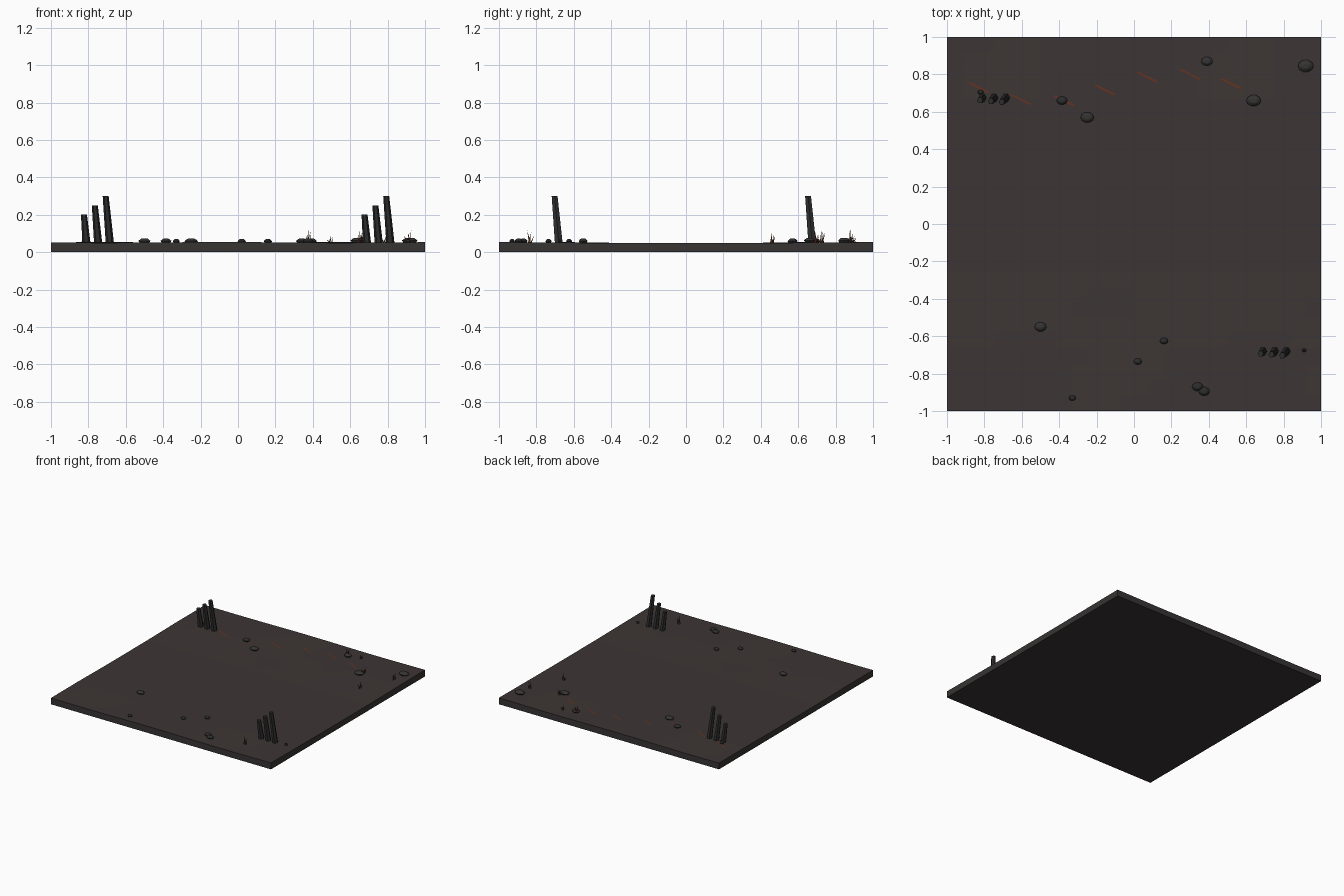
import bpy, bmesh, math
from mathutils import Vector

if "Cube" in bpy.data.objects:
    bpy.data.objects.remove(bpy.data.objects["Cube"])


def mat(name, c):
    m = bpy.data.materials.new(name)
    m.diffuse_color = (*c, 1)
    m.use_nodes = True
    m.node_tree.nodes["Principled BSDF"].inputs["Base Color"].default_value = m.diffuse_color
    return m


SOIL = mat("brown grey ash", (0.046, 0.036, 0.035))
BASE = mat("dark slab grey", (0.038, 0.034, 0.033))
BASALT = mat("basalt grey", (0.026, 0.026, 0.026))
ROCK = mat("warm rock grey", (0.036, 0.034, 0.033))
RUST = mat("rust red", (0.13, 0.032, 0.014))
DRY = mat("dry brown", (0.12, 0.055, 0.03))


def finish(bm, name, mats):
    bmesh.ops.recalc_face_normals(bm, faces=bm.faces)
    me = bpy.data.meshes.new(name)
    bm.to_mesh(me)
    bm.free()
    for m in mats:
        me.materials.append(m)
    ob = bpy.data.objects.new(name, me)
    bpy.context.collection.objects.link(ob)
    return ob


def ground_z(x, y):
    # flat middle lane, slightly rough banks
    t = max(0, min(1, (abs(y) - 0.25) / 0.4))
    return 0.048 + t * (0.004 + 0.002 * math.sin(5 * x + 2) * math.cos(6 * y))


# ground slab: rolling top with straight skirt and flat underside
bm = bmesh.new()
bmesh.ops.create_grid(bm, x_segments=24, y_segments=24, size=1)
for v in bm.verts:
    v.co.z = ground_z(v.co.x, v.co.y)
rim = [e for e in bm.edges if e.is_boundary]
ext = bmesh.ops.extrude_edge_only(bm, edges=rim)["geom"]
for v in [g for g in ext if isinstance(g, bmesh.types.BMVert)]:
    v.co.z = 0
bmesh.ops.contextual_create(bm, geom=[e for e in bm.edges if e.is_boundary])
bmesh.ops.recalc_face_normals(bm, faces=bm.faces)
for f in bm.faces:
    f.material_index = 0 if f.normal.z > 0.5 else 1
finish(bm, "ground_slab", [SOIL, BASE])


def loft(bm, rings, sides):
    """rings: (centre x, y, z, radius x, radius y)"""
    loops = []
    for cx, cy, z, rx, ry in rings:
        loops.append([bm.verts.new((cx + rx * math.cos(2 * math.pi * i / sides),
                                    cy + ry * math.sin(2 * math.pi * i / sides), z))
                      for i in range(sides)])
    for a, b in zip(loops, loops[1:]):
        for i in range(sides):
            j = (i + 1) % sides
            bm.faces.new((a[i], a[j], b[j], b[i]))
    bm.faces.new(loops[0][::-1])
    bm.faces.new(loops[-1])


# leaning hexagonal basalt columns, two groups of three
for side, (gx, gy) in {"front": (0.69, -0.68), "back": (-0.81, 0.675)}.items():
    for k in range(3):
        h = 0.20 + 0.05 * k
        s = (h - 0.05) * 0.09
        x = gx + 0.0625 * k
        bm = bmesh.new()
        loft(bm, [(x, gy, 0.045, 0.022, 0.024),
                  (x - s, gy - s, h, 0.016, 0.018)], 6)
        finish(bm, f"{side}_basalt_column_{k + 1}", [BASALT])

# low flat stones with a dished top
stones = [(0.39, 0.87, .031), (0.918, 0.845, .042), (0.64, 0.66, .039),
          (-0.385, 0.66, .029), (-0.25, 0.57, .036), (-0.5, -0.55, .032),
          (0.16, -0.625, .022), (0.02, -0.735, .022), (-0.33, -0.93, .019),
          (0.34, -0.87, .03), (0.375, -0.895, .03), (0.91, -0.675, .012),
          (-0.82, 0.705, .016)]
for n, (x, y, r) in enumerate(stones):
    z = ground_z(x, y)
    h = 0.012 + r * 0.3
    bm = bmesh.new()
    loft(bm, [(x, y, z - 0.004, r * .75, r * .58),
              (x, y, z + h * .4, r, r * .78),
              (x, y, z + h * .9, r * .6, r * .45),
              (x, y, z + h, r * .4, r * .28)], 10)
    finish(bm, f"stone_{n + 1}", [ROCK if r > .03 else BASALT])

# rust streaks lying on the ash
bm = bmesh.new()
for x, y in [(-0.83, .73), (-0.603, .665), (-0.375, .66), (-0.155, .717),
             (0.07, .785), (0.30, .80), (0.52, .75)]:
    d = Vector((0.052, -0.026, 0))
    w = Vector((0.0022, 0.0045, 0))
    c = Vector((x, y, ground_z(x, y) + 0.003))
    bm.faces.new([bm.verts.new(c + p) for p in (-d - w, d - w, d + w, -d + w)])
for f in bm.faces:
    if f.normal.z < 0:
        f.normal_flip()
finish(bm, "rust_streaks", [RUST])

# dry grass: upright blade cards, fanned in crossing planes
clumps = [(0.66, -0.835), (0.385, 0.885), (0.50, 0.90), (0.915, 0.735),
          (0.79, 0.47), (0.66, 0.705)]
heights = [.075, .075, .04, .075, .055, .06]
for n, ((x, y), h) in enumerate(zip(clumps, heights)):
    bm = bmesh.new()
    for k in range(5):
        a = 0.35 + k * 0.63 + n * 0.3
        d = Vector((math.cos(a), math.sin(a), 0))
        c = Vector((x, y, ground_z(x, y) - 0.002)) + d * 0.008 * (k - 2)
        hk = h * (1, .75, .9, .55, .7)[k]
        lean = d * 0.018 * (0.3, 1, -0.8, 1.2, -1)[k]
        f = bm.faces.new([bm.verts.new(c - d * .005), bm.verts.new(c + d * .005),
                          bm.verts.new(c + lean + Vector((0, 0, hk)))])
        f.material_index = k % 2
    finish(bm, f"dry_grass_{n + 1}", [RUST, DRY])
